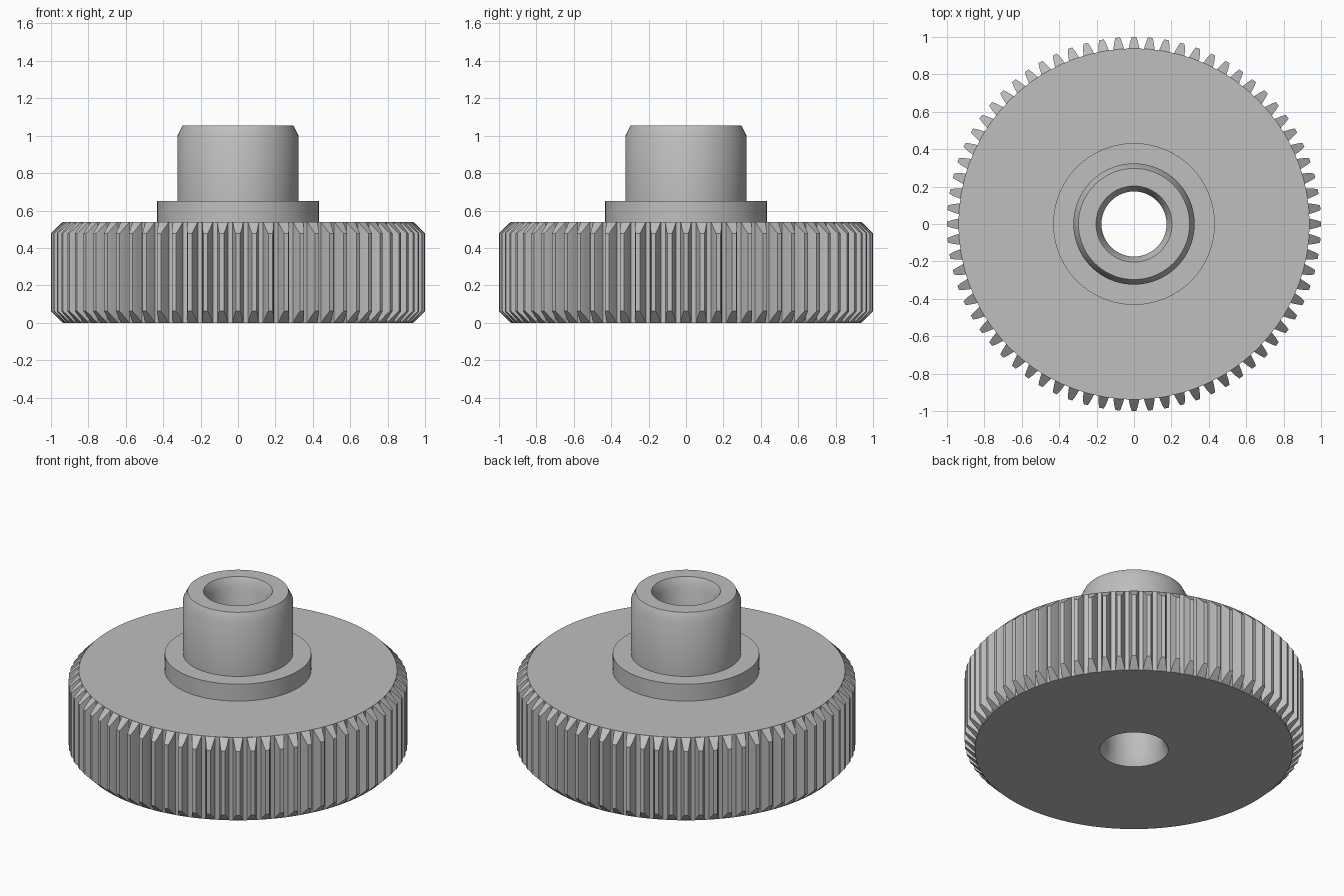
import bpy, bmesh, math
from mathutils import Vector

if "Cube" in bpy.data.objects:
    bpy.data.objects.remove(bpy.data.objects["Cube"], do_unlink=True)

TEETH = 72
ROOT, PITCH, TIP = 0.938, 0.973, 1.0      # tooth radii
HEIGHT = 0.54                             # gear thickness

steel = bpy.data.materials.new("plain grey metal")
steel.use_nodes = True
grey = (0.52, 0.52, 0.52, 1)
steel.diffuse_color = grey
steel.node_tree.nodes["Principled BSDF"].inputs["Base Color"].default_value = grey


def finish(bm, name):
    """Turn a bmesh into a smooth object with sharp edges kept."""
    bmesh.ops.recalc_face_normals(bm, faces=bm.faces)
    mesh = bpy.data.meshes.new(name)
    bm.to_mesh(mesh)
    bm.free()
    mesh.materials.append(steel)
    obj = bpy.data.objects.new(name, mesh)
    bpy.context.collection.objects.link(obj)
    bpy.ops.object.select_all(action='DESELECT')
    obj.select_set(True)
    bpy.context.view_layer.objects.active = obj
    bpy.ops.object.shade_smooth_by_angle(angle=math.radians(30))
    return obj


def lathe(name, profile, steps):
    """Spin a closed (radius, height) profile about z."""
    bm = bmesh.new()
    verts = [bm.verts.new((r, 0, z)) for r, z in profile]
    edges = [bm.edges.new((v, verts[i - 1])) for i, v in enumerate(verts)]
    bmesh.ops.spin(bm, geom=verts + edges, axis=(0, 0, 1), cent=(0, 0, 0),
                   angle=2 * math.pi, steps=steps)
    bmesh.ops.remove_doubles(bm, verts=bm.verts, dist=1e-4)
    return finish(bm, name)


# Gear blank, collar and hub with a bore chamfered at both ends
lathe("gear_body", [
    (0.203, 0), (ROOT, 0), (ROOT, HEIGHT),
    (0.432, HEIGHT), (0.432, 0.65), (0.324, 0.65),
    (0.324, 1.0), (0.297, 1.055), (0.203, 1.055),
    (0.174, 1.0), (0.174, 0.055)], TEETH * 2)

# Teeth, bevelled conically at the top and bottom
half_profile = [(ROOT - 0.001, 0.029), (0.953, 0.0255), (PITCH, 0.021), (0.988, 0.0165), (TIP, 0.012)]
outline = [(r, -w) for r, w in half_profile] + [(r, w) for r, w in reversed(half_profile)]

bm = bmesh.new()
for t in range(TEETH):
    turn = 2 * math.pi * t / TEETH
    low, high = [], []
    for r, w in outline:
        a = turn + w / r
        bevel = max(0, r - ROOT)
        x, y = r * math.cos(a), r * math.sin(a)
        low.append(bm.verts.new((x, y, bevel)))
        high.append(bm.verts.new((x, y, HEIGHT - bevel)))
    last = len(outline) - 1
    for i in range(last):
        bm.faces.new((low[i], low[i + 1], high[i + 1], high[i]))
    # Bevel faces in strips across the tooth
    for ring in (low, high):
        for i in range(len(half_profile) - 1):
            bm.faces.new((ring[i], ring[i + 1], ring[last - i - 1], ring[last - i]))
    # Root face buried in the blank closes the tooth
    bm.faces.new((low[0], high[0], high[last], low[last]))
finish(bm, "gear_teeth")
